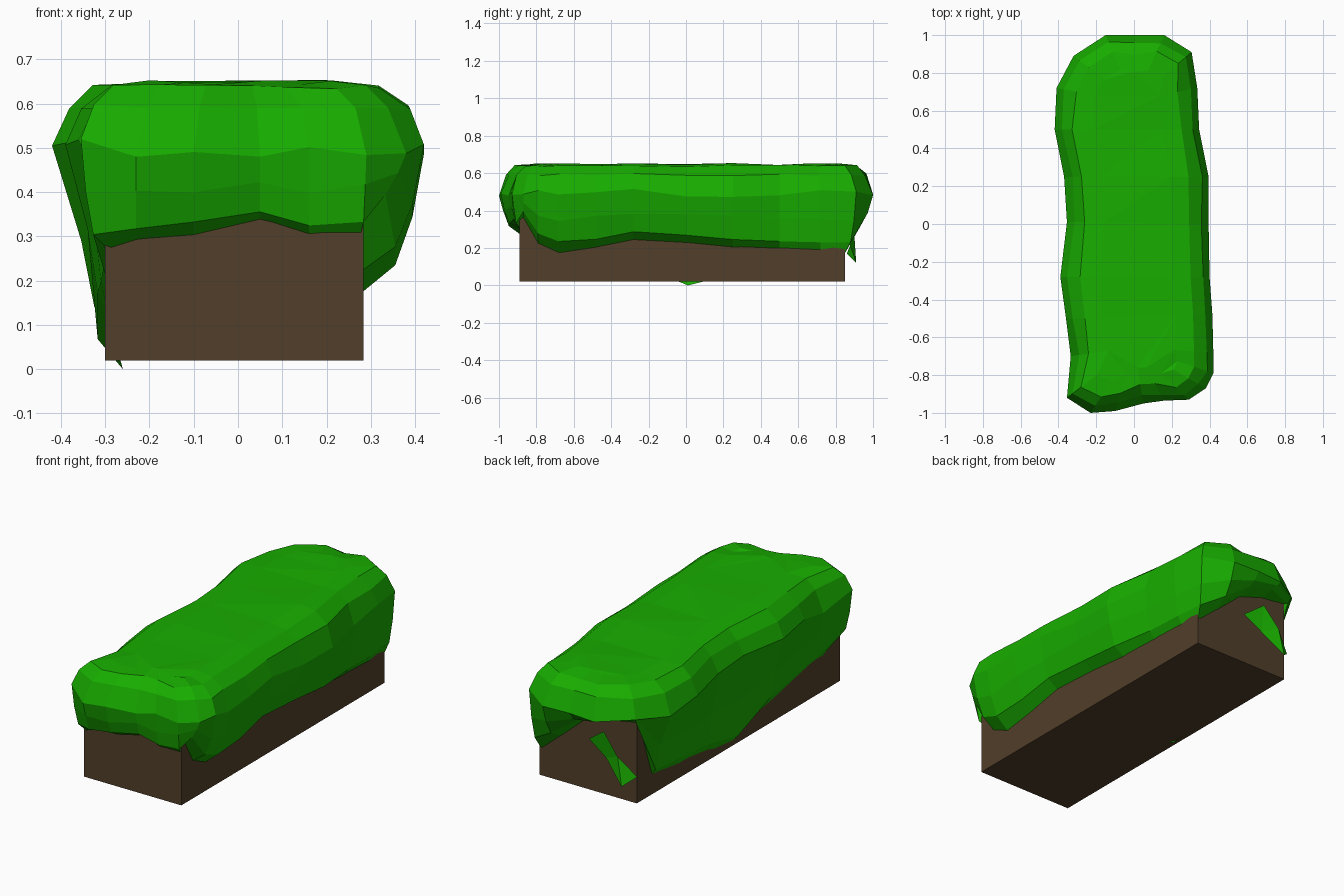
import bpy, bmesh, random
from mathutils import Vector

if "Cube" in bpy.data.objects:
    bpy.data.objects.remove(bpy.data.objects["Cube"])

random.seed(4)


def make_object(name, bm, color):
    bmesh.ops.recalc_face_normals(bm, faces=bm.faces)
    mesh = bpy.data.meshes.new(name)
    bm.to_mesh(mesh)
    bm.free()
    obj = bpy.data.objects.new(name, mesh)
    bpy.context.collection.objects.link(obj)
    mat = bpy.data.materials.new(name + "_material")
    mat.diffuse_color = (*color, 1)
    mat.use_nodes = True
    mat.node_tree.nodes["Principled BSDF"].inputs["Base Color"].default_value = mat.diffuse_color
    mesh.materials.append(mat)
    return obj


def clamp(v, lo, hi):
    return max(lo, min(hi, v))


GREEN = (0.009, 0.42, 0.0)
BROWN = (0.083, 0.049, 0.023)
BOX = ((-0.30, 0.283), (-0.89, 0.85), (0.02, 0.52))

# Woody core of the hedge
bm = bmesh.new()
bmesh.ops.create_cube(bm, size=1)
for v in bm.verts:
    v.co = [lo + (c + 0.5) * (hi - lo) for c, (lo, hi) in zip(v.co, BOX)]
make_object("hedge_core", bm, BROWN)

# Widest outline of the foliage, with the height of its ragged lower edge
outline = [
    (-.355, -.92, .27), (-.23, -1.0, .29), (-.10, -.99, .30), (.05, -.95, .335),
    (.16, -.935, .30), (.29, -.93, .30), (.38, -.87, .36), (.42, -.79, .22),
    (.42, -.68, .17), (.415, -.48, .20), (.40, -.28, .24), (.395, 0, .225),
    (.395, .25, .20), (.345, .50, .19), (.335, .72, .18), (.305, .91, .16),
    (.16, 1.0, .26), (0, 1.0, .40), (-.15, 1.0, .45), (-.32, .89, .47),
    (-.41, .72, .12), (-.42, .50, .09), (-.37, .25, .06), (-.355, .01, 0),
    (-.39, -.28, .12), (-.36, -.50, .17), (-.335, -.70, .19),
]
# Lower rings: (share of the way out from the core, share of the way up)
lower = [(0, 0), (.55, .18), (.82, .55), (1, 1)]
# The long left side hangs lower and tapers more
lower_left = [(0, 0), (.25, .12), (.48, .52), (1, 1)]
# Upper rings: (inset, height)
upper = [(.04, .592), (.10, .637), (.20, .648)]

bm = bmesh.new()
rings = []
for k in range(len(lower)):
    ring = []
    for x, y, zb in outline:
        out, up = (lower_left if x < 0 and zb < .2 else lower)[k]
        core = Vector((clamp(x, -.293, .276), clamp(y, -.883, .843), zb))
        if zb == 0:
            core.x = -.26          # drooping tip below the core
            out = max(out, .6) if k else 0
        z_rim = .495 + (random.uniform(-.025, .025) if k == 3 else 0)
        p = core.lerp(Vector((x, y, z_rim)), out)
        p.z = zb + (z_rim - zb) * up
        if 0 < up < 1:
            p.z += random.uniform(-.012, .012)
        ring.append(bm.verts.new(p))
    rings.append(ring)
for inset, z in upper:
    ring = []
    for x, y, zb in outline:
        rim = Vector((x, y, 0))
        inward = (Vector((0, clamp(y, -.65, .65), 0)) - rim).normalized()
        p = rim + inward * (inset + random.uniform(-.008, .008))
        p.z = z + random.uniform(-.006, .006)
        ring.append(bm.verts.new(p))
    rings.append(ring)
n = len(outline)
for a, b in zip(rings, rings[1:]):
    for i in range(n):
        j = (i + 1) % n
        bm.faces.new((a[i], a[j], b[j], b[i]))
crown = bm.faces.new(rings[-1])
bmesh.ops.triangulate(bm, faces=[crown])
make_object("hedge_foliage", bm, GREEN)

# Loose torn strip hanging at the back left corner
bm = bmesh.new()
strip = [(-.02, .86, .30), (-.13, .89, .38), (-.13, .87, .23),
         (-.22, .90, .27), (-.25, .91, .12), (-.31, .86, .17)]
vs = [bm.verts.new(p) for p in strip]
for i in range(len(vs) - 2):
    bm.faces.new(vs[i:i + 3])
make_object("torn_foliage_strip", bm, GREEN)
